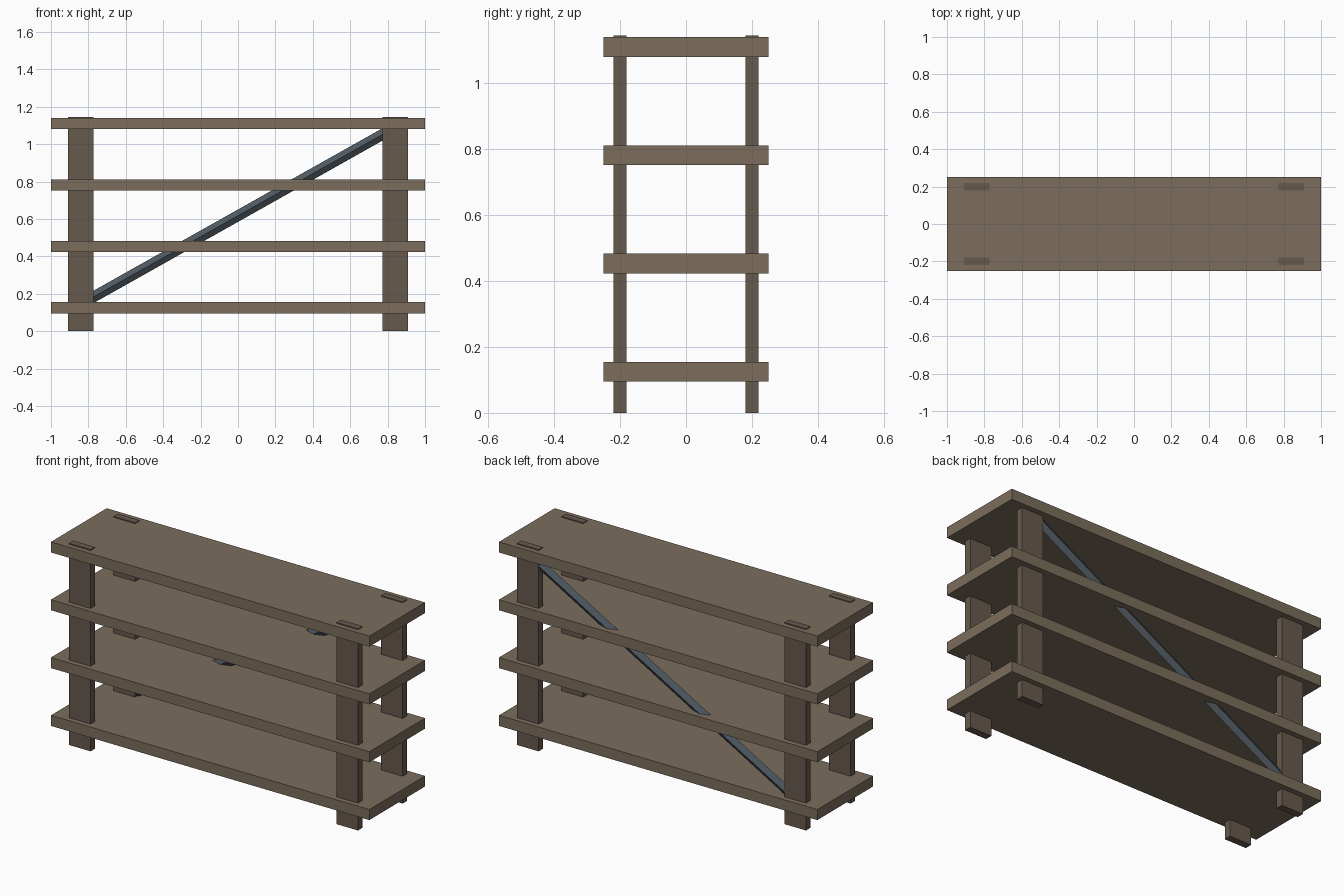
import bpy
import math

if "Cube" in bpy.data.objects:
    bpy.data.objects.remove(bpy.data.objects["Cube"])


def material(name, rgb):
    m = bpy.data.materials.new(name)
    m.diffuse_color = (*rgb, 1)
    m.use_nodes = True
    m.node_tree.nodes["Principled BSDF"].inputs["Base Color"].default_value = m.diffuse_color
    return m


SHELF = material("shelf_wood", (0.20, 0.155, 0.11))
POST = material("post_wood", (0.135, 0.10, 0.075))
STEEL = material("brace_steel", (0.075, 0.095, 0.115))


def box(name, centre, size, mat):
    bpy.ops.mesh.primitive_cube_add(size=1, location=centre)
    ob = bpy.context.object
    ob.name = name
    ob.scale = size
    bpy.ops.object.transform_apply(location=False, rotation=False, scale=True)
    ob.data.materials.append(mat)
    return ob


# Four evenly spaced shelf boards
for i in range(4):
    box(f"shelf_{i + 1}", (0, 0, 0.125 + i * 0.3283), (2, 0.5, 0.06), SHELF)

# Four posts, their tops just proud of the top shelf
for sx, side in ((-1, "left"), (1, "right")):
    for sy, face in ((-1, "front"), (1, "back")):
        box(f"{face}_{side}_post", (sx * 0.84, sy * 0.2, 0.5725),
            (0.136, 0.04, 1.145), POST)

# Diagonal brace between the back posts: four-sided bar, edge facing forward
run, rise = 1.64, 0.922
bpy.ops.mesh.primitive_cylinder_add(vertices=4, radius=1, depth=1,
                                    location=(0, 0.2, 0.6175))
brace = bpy.context.object
brace.name = "back_brace"
brace.scale = (0.029, 0.0195, math.hypot(run, rise))
brace.rotation_euler = (0, math.atan2(run, rise), 0)
brace.data.materials.append(STEEL)
